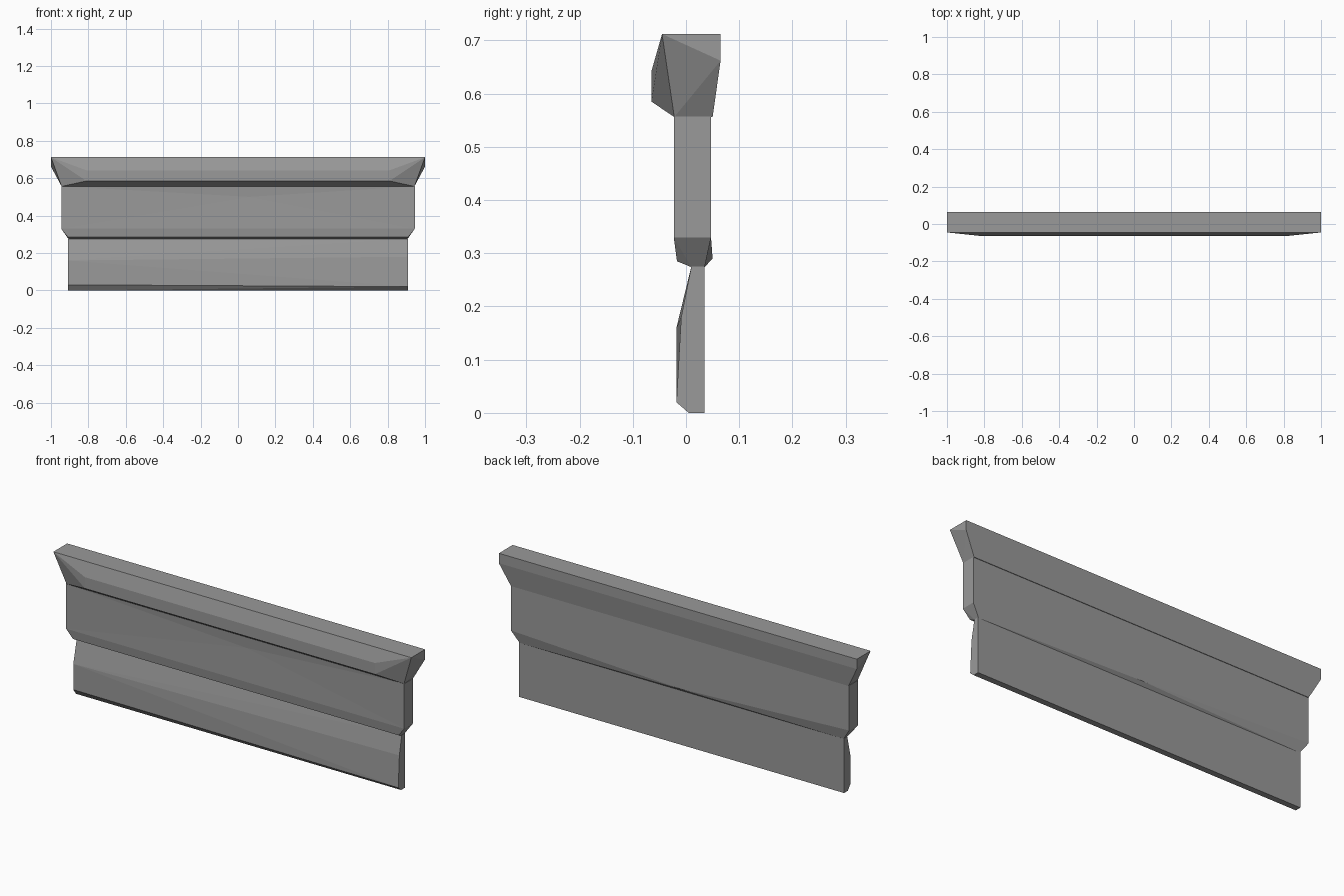
import bpy
import bmesh

cube = bpy.data.objects.get("Cube")
if cube:
    bpy.data.objects.remove(cube)

# Single stone grey
stone = bpy.data.materials.new("stone_grey")
stone.use_nodes = True
colour = (0.32, 0.32, 0.32, 1)
stone.diffuse_color = colour
stone.node_tree.nodes["Principled BSDF"].inputs["Base Color"].default_value = colour


def both_ends(points):
    """Repeat the points on the left and right ends."""
    return [(s * x, y, z) for s in (-1, 1) for x, y, z in points]


def chiselled_block(name, points, dent=None):
    """Convex faceted block, with an optional shallow dent in the front."""
    bm = bmesh.new()
    for p in points:
        bm.verts.new(p)
    hull = bmesh.ops.convex_hull(bm, input=bm.verts)
    loose = set(hull["geom_interior"] + hull["geom_unused"])
    bmesh.ops.delete(bm, geom=[v for v in loose if isinstance(v, bmesh.types.BMVert)],
                     context="VERTS")
    bmesh.ops.dissolve_limit(bm, angle_limit=0.01, verts=bm.verts, edges=bm.edges)
    bmesh.ops.recalc_face_normals(bm, faces=bm.faces)
    if dent:
        front = max((f for f in bm.faces if f.normal.y < -0.9),
                    key=lambda f: f.calc_area())
        centre = bmesh.ops.poke(bm, faces=[front])["verts"][0]
        centre.co = dent
    mesh = bpy.data.meshes.new(name)
    bm.to_mesh(mesh)
    bm.free()
    mesh.materials.append(stone)
    obj = bpy.data.objects.new(name, mesh)
    bpy.context.collection.objects.link(obj)
    return obj


# Lower course, with a worn front that differs at each end
lower_ends = both_ends([(0.908, 0.005, 0), (0.908, 0.035, 0),
                        (0.908, 0.035, 0.275), (0.908, 0.01, 0.275)])
lower_front = [(-0.908, -0.018, 0.03), (-0.908, -0.018, 0.16),
               (0.908, -0.018, 0.02), (0.908, -0.009, 0.18)]
chiselled_block("lower_course", lower_ends + lower_front)

# Middle course, chamfered below and slightly bowed at the back
middle_ends = both_ends([
    (0.945, -0.023, 0.557), (0.945, -0.023, 0.33), (0.91, -0.017, 0.285),
    (0.906, 0.01, 0.274), (0.906, 0.035, 0.274),
    (0.945, 0.047, 0.33), (0.945, 0.047, 0.557)])
back_bow = [(0, 0.05, 0.29), (0, 0.05, 0.557)]
chiselled_block("middle_course", middle_ends + back_bow, dent=(0.06, -0.019, 0.5))

# Flared coping along the top
coping = both_ends([
    (1, -0.045, 0.712), (1, 0.065, 0.712), (1, 0.065, 0.662),
    (0.943, 0.05, 0.556), (0.943, -0.022, 0.556),
    (0.81, -0.065, 0.642), (0.81, -0.065, 0.585)])
chiselled_block("coping", coping)
